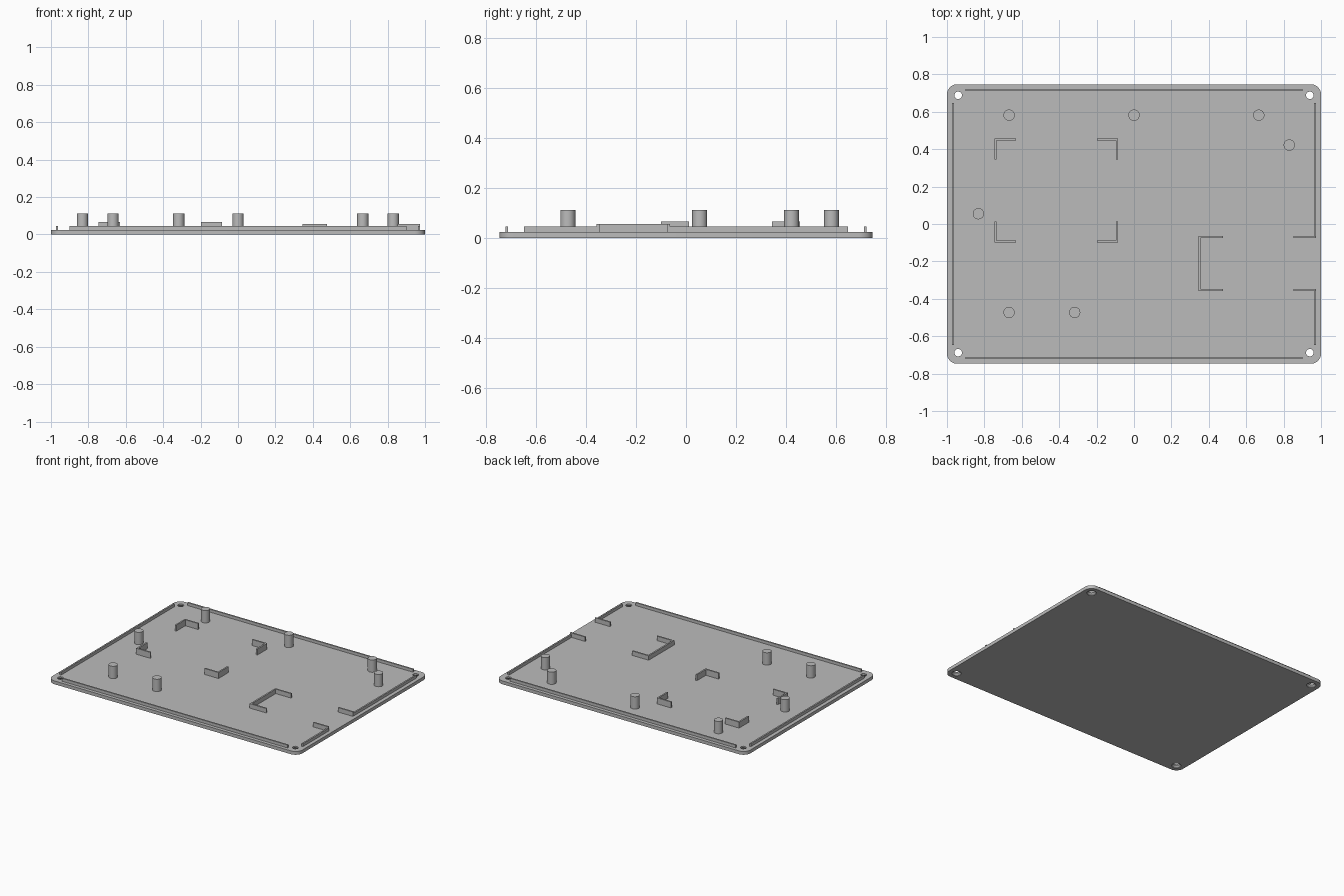
import bpy, bmesh, math
from mathutils import Matrix, Vector

cube = bpy.data.objects.get("Cube")
if cube:
    bpy.data.objects.remove(cube)

grey = bpy.data.materials.new("light_grey")
grey.use_nodes = True
colour = (0.5, 0.5, 0.5, 1)
grey.diffuse_color = colour
grey.node_tree.nodes["Principled BSDF"].inputs["Base Color"].default_value = colour

HX, HY = 1.0, 0.747      # half size of the plate
FLOOR = 0.024            # top face of the plate
SINK = 0.002             # overlap of parts into the plate
WALL = 0.011


def finish(name, bm):
    bmesh.ops.recalc_face_normals(bm, faces=bm.faces)
    mesh = bpy.data.meshes.new(name)
    bm.to_mesh(mesh)
    bm.free()
    mesh.materials.append(grey)
    obj = bpy.data.objects.new(name, mesh)
    bpy.context.collection.objects.link(obj)
    return obj


def smooth(obj):
    bpy.ops.object.select_all(action="DESELECT")
    obj.select_set(True)
    bpy.context.view_layer.objects.active = obj
    bpy.ops.object.shade_smooth_by_angle(angle=math.radians(30))


def extrude(name, outline, z0, z1):
    bm = bmesh.new()
    face = bm.faces.new([bm.verts.new((x, y, z0)) for x, y in outline])
    top = bmesh.ops.extrude_face_region(bm, geom=[face], use_keep_orig=True)["geom"]
    verts = [v for v in top if isinstance(v, bmesh.types.BMVert)]
    bmesh.ops.translate(bm, verts=verts, vec=(0, 0, z1 - z0))
    return finish(name, bm)


def wall(name, x0, x1, y0, y1, top):
    return extrude(name, [(x0, y0), (x1, y0), (x1, y1), (x0, y1)], FLOOR - SINK, top)


def angle_bracket(name, x, y, sx, sy, size, top):
    """L-shaped wall with its outer corner at x, y and arms running along sx, sy."""
    shape = [(0, 0), (size, 0), (size, WALL), (WALL, WALL), (WALL, size), (0, size)]
    return extrude(name, [(x + sx * a, y + sy * b) for a, b in shape], FLOOR - SINK, top)


# Base plate with rounded corners
R = 0.055
outline = []
for i, (sx, sy) in enumerate([(1, 1), (-1, 1), (-1, -1), (1, -1)]):
    for k in range(13):
        a = math.pi / 2 * (i + k / 12)
        outline.append((sx * (HX - R) + R * math.cos(a), sy * (HY - R) + R * math.sin(a)))
plate = extrude("base_plate", outline, 0, FLOOR)

# Countersunk screw holes in the corners
profile = [(0, -0.01), (0.031, -0.01), (0.031, 0.003), (0.02, 0.014), (0.02, 0.05), (0, 0.05)]
bm = bmesh.new()
for sx in (-1, 1):
    for sy in (-1, 1):
        centre = Vector((sx * 0.94, sy * 0.688, 0))
        verts = [bm.verts.new(centre + Vector((r, 0, z))) for r, z in profile]
        edges = [bm.edges.new(pair) for pair in zip(verts, verts[1:])]
        bmesh.ops.spin(bm, geom=verts + edges, cent=centre, axis=(0, 0, 1),
                       angle=math.tau, steps=32)
bmesh.ops.remove_doubles(bm, verts=bm.verts, dist=0.0001)
cutter = finish("screw_hole_cutter", bm)
cutter.hide_render = True
cutter.hide_viewport = True
holes = plate.modifiers.new("screw_holes", "BOOLEAN")
holes.operation = "DIFFERENCE"
holes.solver = "EXACT"
holes.object = cutter
smooth(plate)

# Locating lips along the edges, the left one broken by an opening
LIP = 0.045
for name, s in (("front_lip", -1), ("back_lip", 1)):
    wall(name, -0.902, 0.902, s * 0.717 - WALL / 2, s * 0.717 + WALL / 2, LIP)
wall("right_lip", -0.973, -0.962, -0.648, 0.648, LIP)
wall("left_lip_back", 0.962, 0.973, -0.066, 0.648, LIP)
wall("left_lip_front", 0.962, 0.973, -0.648, -0.357, LIP)

# Corner brackets holding the large board
for side, x, sx in (("right", -0.745, 1), ("left", -0.086, -1)):
    for end, y, sy in (("back", 0.457, -1), ("front", -0.1, 1)):
        angle_bracket(f"board_bracket_{end}_{side}", x, y, sx, sy, 0.113, 0.067)

# Three-sided cradle and the two guide walls facing it
X0, X1, Y0, Y1, TOP = 0.344, 0.477, -0.358, -0.065, 0.056
extrude("cradle", [(X0, Y0), (X1, Y0), (X1, Y0 + WALL), (X0 + WALL, Y0 + WALL),
                   (X0 + WALL, Y1 - WALL), (X1, Y1 - WALL), (X1, Y1), (X0, Y1)],
        FLOOR - SINK, TOP)
wall("guide_front", 0.852, 0.973, Y0, Y0 + WALL, TOP)
wall("guide_back", 0.852, 0.973, Y1 - WALL, Y1, TOP)

# Low rectangular frame
bm = bmesh.new()
bmesh.ops.create_grid(bm, x_segments=1, y_segments=1, size=0.5,
                      matrix=Matrix.Translation((-0.004, -0.295, FLOOR - SINK))
                      @ Matrix.Diagonal((0.366, 0.322, 1, 1)))
inner = bm.faces[:]
bmesh.ops.inset_region(bm, faces=inner, thickness=0.009)
bmesh.ops.delete(bm, geom=inner, context="FACES")
raised = bmesh.ops.extrude_face_region(bm, geom=bm.faces[:], use_keep_orig=True)["geom"]
bmesh.ops.translate(bm, verts=[v for v in raised if isinstance(v, bmesh.types.BMVert)],
                    vec=(0, 0, 0.01))
finish("low_frame", bm)

# Round support posts
posts = [(-0.668, 0.582), (0, 0.582), (0.667, 0.582), (0.83, 0.422),
         (-0.832, 0.055), (-0.668, -0.473), (-0.317, -0.473)]
for i, (x, y) in enumerate(posts):
    bm = bmesh.new()
    height = 0.113 - FLOOR + SINK
    bmesh.ops.create_cone(bm, cap_ends=True, segments=32, radius1=0.03, radius2=0.03, depth=height,
                          matrix=Matrix.Translation((x, y, FLOOR - SINK + height / 2)))
    smooth(finish(f"post_{i + 1}", bm))
